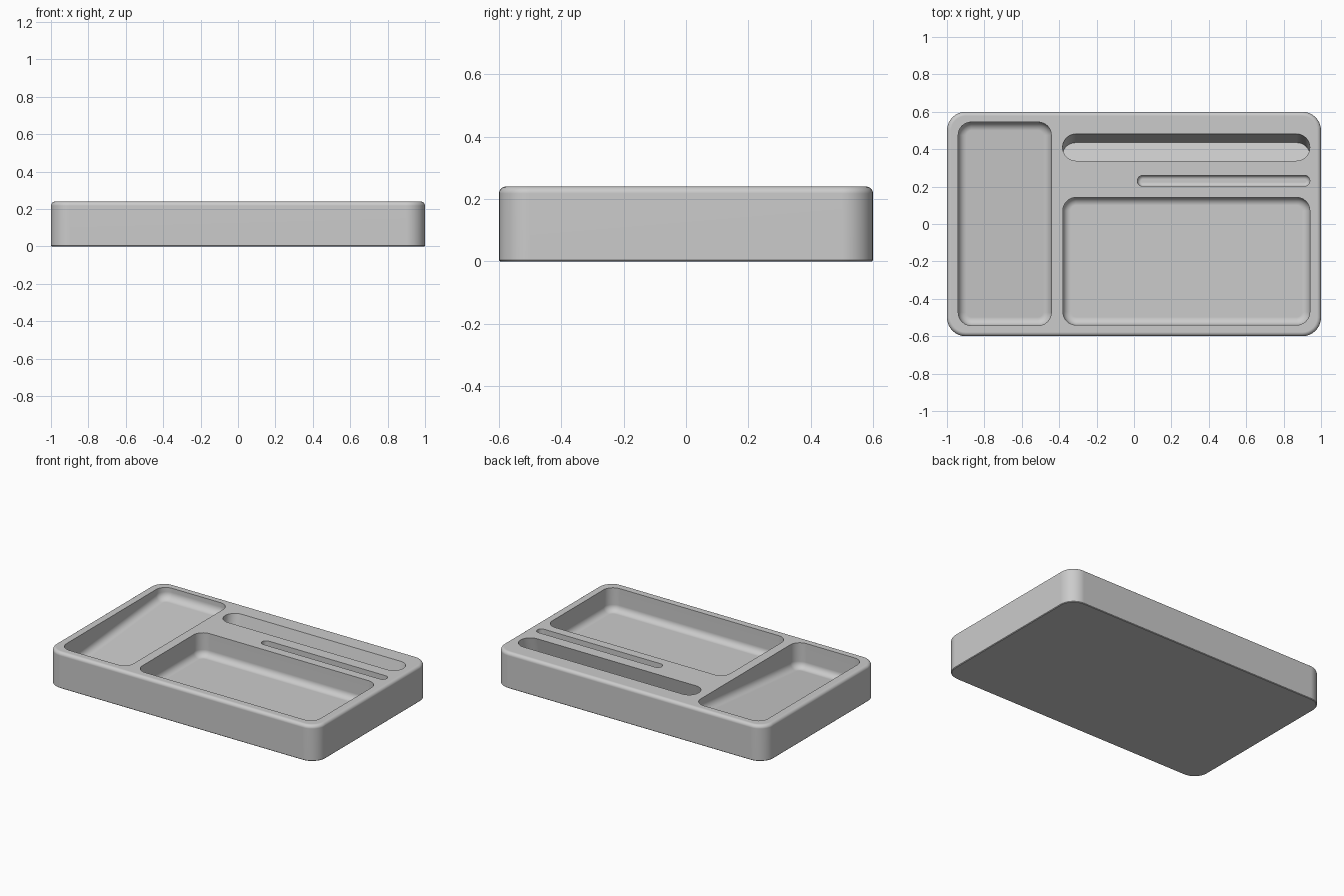
import bpy
import bmesh
import math

cube = bpy.data.objects.get("Cube")
if cube:
    bpy.data.objects.remove(cube, do_unlink=True)

HEIGHT = 0.24
ABOVE = 0.3      # cutters reach this height
STEPS = 8        # segments per rounded corner

grey = bpy.data.materials.new("plain grey")
grey.use_nodes = True
colour = (0.6, 0.6, 0.6, 1)
grey.diffuse_color = colour
grey.node_tree.nodes["Principled BSDF"].inputs["Base Color"].default_value = colour


def outline(bounds, radius, inset=0.0):
    """Rounded rectangle as (x, y) points, moved inwards by inset."""
    x0, x1, y0, y1 = bounds
    r = radius - inset
    corners = [(x1 - radius, y1 - radius), (x0 + radius, y1 - radius),
               (x0 + radius, y0 + radius), (x1 - radius, y0 + radius)]
    points = []
    for quarter, (cx, cy) in enumerate(corners):
        for i in range(STEPS + 1):
            a = (quarter + i / STEPS) * math.pi / 2
            points.append((cx + r * math.cos(a), cy + r * math.sin(a)))
    return points


def loft(name, rings):
    """Skin a stack of rings from bottom to top and cap both ends."""
    bm = bmesh.new()
    loops = [[bm.verts.new(p) for p in ring] for ring in rings]
    n = len(loops[0])
    for low, high in zip(loops, loops[1:]):
        for i in range(n):
            j = (i + 1) % n
            bm.faces.new((low[i], low[j], high[j], high[i]))
    bm.faces.new(loops[0][::-1])
    bm.faces.new(loops[-1])
    bmesh.ops.recalc_face_normals(bm, faces=bm.faces)
    mesh = bpy.data.meshes.new(name)
    bm.to_mesh(mesh)
    bm.free()
    mesh.materials.append(grey)
    obj = bpy.data.objects.new(name, mesh)
    bpy.context.collection.objects.link(obj)
    return obj


def fillet(size, count=6):
    """(inset, height) pairs of a quarter round, from the flat to the wall."""
    angles = [i / count * math.pi / 2 for i in range(count + 1)]
    return [(size * (1 - math.sin(a)), size * (1 - math.cos(a))) for a in angles]


def pocket(name, bounds, radius, floor, round_size):
    """Straight-walled cutter with a filleted floor; floor gives z from y."""
    rings = [[(x, y, floor(y) + h) for x, y in outline(bounds, radius, inset)]
             for inset, h in fillet(round_size)]
    rings.append([(x, y, ABOVE) for x, y in outline(bounds, radius)])
    return loft(name, rings)


def leaning_slot(name, bounds, radius, floor, lean):
    """Slot whose walls lean back, with its floor square to them."""
    mid = (bounds[2] + bounds[3]) / 2
    shape = outline(bounds, radius)
    bottom = []
    for x, y in shape:
        z = floor - (y - mid) * lean
        bottom.append((x, y - (HEIGHT - z) * lean, z))
    top = [(x, y + (ABOVE - HEIGHT) * lean, ABOVE) for x, y in shape]
    return loft(name, [bottom, top])


# Tray body: small bevel below, round edge on top
body_bounds = (-1, 1, -0.6, 0.6)
profile = [(0.004, 0), (0, 0.004)]
profile += [(inset, HEIGHT - h) for inset, h in reversed(fillet(0.022))]
tray = loft("desk_tray", [[(x, y, z) for x, y in outline(body_bounds, 0.1, inset)]
                          for inset, z in profile])

# Compartments
cutters = [
    pocket("ramp_compartment", (-0.94, -0.442, -0.543, 0.545), 0.07,
           lambda y: 0.118 + 0.09 * y, 0.045),
    pocket("main_compartment", (-0.38, 0.94, -0.54, 0.142), 0.07,
           lambda y: 0.085, 0.042),
    pocket("narrow_slot", (0.018, 0.94, 0.202, 0.26), 0.0289,
           lambda y: 0.14, 0.02),
    leaning_slot("leaning_slot", (-0.382, 0.94, 0.338, 0.482), 0.0719, 0.07, 0.25),
]

bpy.ops.object.select_all(action="DESELECT")
tray.select_set(True)
bpy.context.view_layer.objects.active = tray
for cutter in cutters:
    cutter.hide_render = True
    cut = tray.modifiers.new(cutter.name, "BOOLEAN")
    cut.operation = "DIFFERENCE"
    cut.solver = "EXACT"
    cut.object = cutter
    bpy.ops.object.modifier_apply(modifier=cut.name)
    bpy.data.objects.remove(cutter, do_unlink=True)

# Smooth rounded edges, keeping rims sharp and large faces flat
bpy.ops.object.shade_smooth_by_angle(angle=math.radians(30))
weighted = tray.modifiers.new("flat_faces", "WEIGHTED_NORMAL")
weighted.keep_sharp = True
